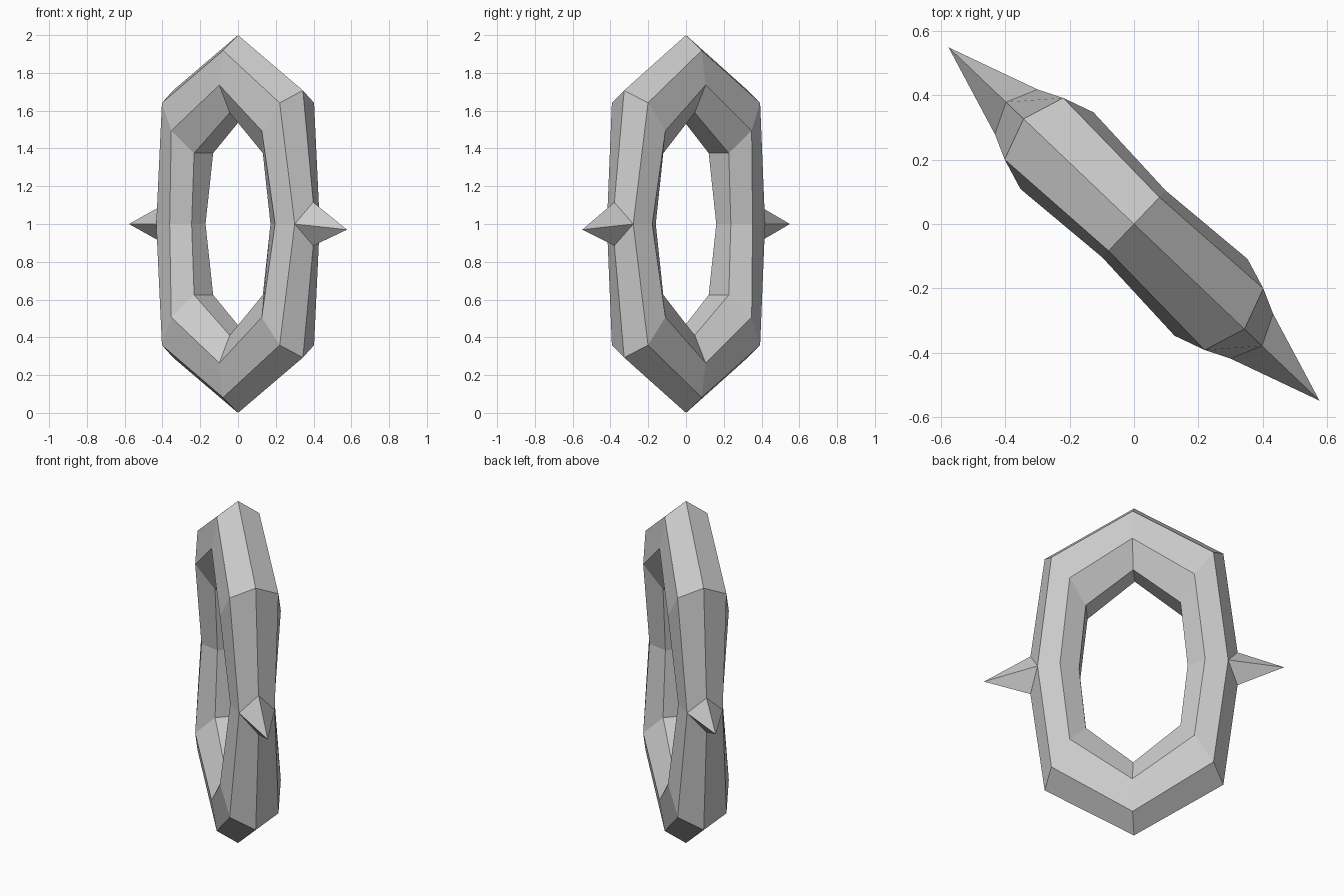
import bpy
import bmesh
from math import sin, cos, pi, sqrt, radians
from mathutils import Matrix, Vector

cube = bpy.data.objects.get("Cube")
if cube:
    bpy.data.objects.remove(cube, do_unlink=True)

stone = bpy.data.materials.new("grey_stone")
stone.use_nodes = True
GREY = (0.6, 0.6, 0.6, 1)
stone.diffuse_color = GREY
stone.node_tree.nodes["Principled BSDF"].inputs["Base Color"].default_value = GREY

SIDES = 7      # corners of the ring's cross-section
STATIONS = 8   # cross-sections around the ring, starting at the top
H = sqrt(0.5)

# Per station: section centre (u, z), section radii (u, z) and half thickness
top = (0, 0.784, 0, 0.216, 0.147)
diagonal = (0.505 * H, 0.753 * H, 0.166 * H, 0.247 * H, 0.169)
side = (0.417, 0, 0.143, 0, 0.123)

bm = bmesh.new()
rings = []
for i in range(STATIONS):
    a = 2 * pi * i / STATIONS
    su = round(sin(a) / max(abs(sin(a)), 0.01))
    sz = round(cos(a) / max(abs(cos(a)), 0.01))
    cu, cz, ru, rz, thick = top if i % 4 == 0 else side if i % 4 == 2 else diagonal
    ring = []
    for k in range(SIDES):
        t = 2 * pi * k / SIDES
        ring.append(bm.verts.new((su * (cu + ru * cos(t)),
                                  thick * sin(t),
                                  1 + sz * (cz + rz * cos(t)))))
    rings.append(ring)

# Spikes: the outer ridge splits above and below each side, around a raised tip
spikes = {}
for i, s, half, tip_z in ((2, 1, 0.115, 0.97), (6, -1, 0.1, 1.0)):
    bm.verts.remove(rings[i][0])
    upper = bm.verts.new((s * 0.55, 0, 1 + half))
    lower = bm.verts.new((s * 0.55, 0, 1 - half))
    tip = bm.verts.new((s * 0.797, 0, tip_z))
    spikes[i] = (upper, lower)
    for ridge in (upper, lower):
        for edge in (rings[i][1], rings[i][-1]):
            bm.faces.new((ridge, edge, tip))


def corner(i, k, upper):
    """Ring vertex, or the split ridge vertex where a spike stands."""
    i, k = i % STATIONS, k % SIDES
    if k == 0 and i in spikes:
        return spikes[i][0 if upper else 1]
    return rings[i][k]


# Skin of the ring
for i in range(STATIONS):
    up = i in (0, 1, 6, 7)
    for k in range(SIDES):
        bm.faces.new((corner(i, k, up), corner(i + 1, k, up),
                      corner(i + 1, k + 1, up), corner(i, k + 1, up)))

bmesh.ops.recalc_face_normals(bm, faces=bm.faces[:])
bm.transform(Matrix.Rotation(radians(-43.6), 4, "Z"))

mesh = bpy.data.meshes.new("spiked_ring")
bm.to_mesh(mesh)
bm.free()
mesh.materials.append(stone)
ring_object = bpy.data.objects.new("spiked_ring", mesh)
bpy.context.collection.objects.link(ring_object)
